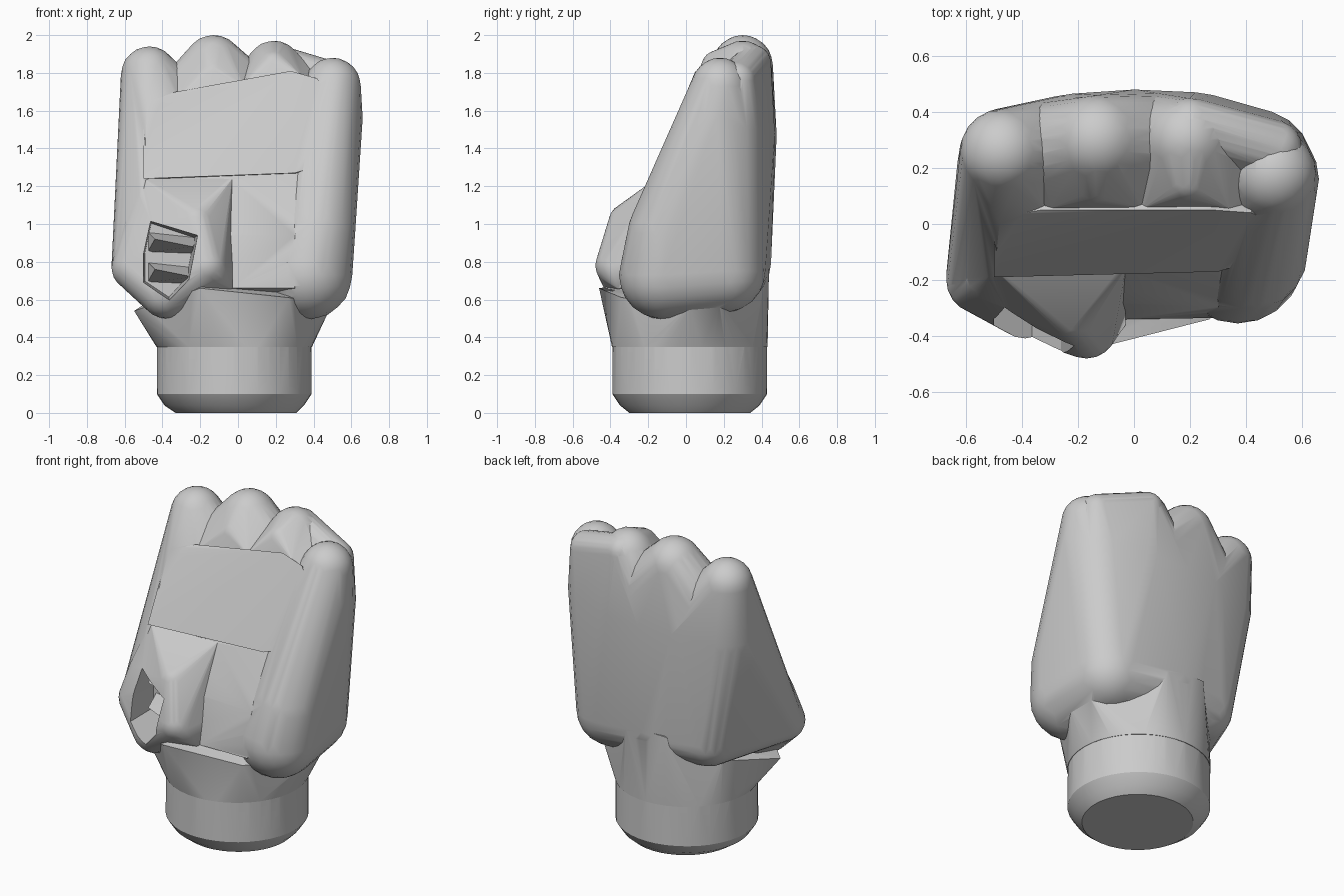
import bpy, bmesh, math
from mathutils import Matrix

if "Cube" in bpy.data.objects:
    bpy.data.objects.remove(bpy.data.objects["Cube"])

grey = bpy.data.materials.new("plain grey")
grey.diffuse_color = (0.6, 0.6, 0.6, 1)
grey.use_nodes = True
grey.node_tree.nodes["Principled BSDF"].inputs["Base Color"].default_value = grey.diffuse_color


def hull(name, balls=(), pts=(), rings=()):
    """Convex hull around balls (x,y,z,r), points and horizontal rings (x,y,z,r)."""
    bm = bmesh.new()
    for x, y, z, r in balls:
        bmesh.ops.create_icosphere(bm, subdivisions=3, radius=r,
                                   matrix=Matrix.Translation((x, y, z)))
    for x, y, z, r in rings:
        for i in range(40):
            a = math.tau * i / 40
            bm.verts.new((x + r * math.cos(a), y + r * math.sin(a), z))
    for p in pts:
        bm.verts.new(p)
    # keep only the outer shell
    src = [v.co.copy() for v in bm.verts]
    bm.free()
    bm = bmesh.new()
    for c in src:
        bm.verts.new(c)
    bmesh.ops.remove_doubles(bm, verts=bm.verts[:], dist=0.001)
    bmesh.ops.convex_hull(bm, input=bm.verts[:])
    loose = [v for v in bm.verts if not v.link_faces]
    bmesh.ops.delete(bm, geom=loose, context='VERTS')
    bmesh.ops.recalc_face_normals(bm, faces=bm.faces[:])
    me = bpy.data.meshes.new(name)
    bm.to_mesh(me)
    bm.free()
    me.materials.append(grey)
    ob = bpy.data.objects.new(name, me)
    bpy.context.collection.objects.link(ob)
    return ob


def combine(ob, other, op):
    """Boolean another object into ob and remove it."""
    mod = ob.modifiers.new("combine", 'BOOLEAN')
    mod.operation, mod.solver, mod.object = op, 'EXACT', other
    bpy.context.view_layer.update()
    dg = bpy.context.evaluated_depsgraph_get()
    me = bpy.data.meshes.new_from_object(ob.evaluated_get(dg))
    ob.modifiers.clear()
    ob.data = me
    bpy.data.objects.remove(other)


parts = []


def part(name, **kw):
    parts.append(hull(name, **kw))


# back of the hand and palm core
back = [(-0.43, 0.22, 1.45, 0.2), (-0.22, 0.265, 1.47, 0.2), (0, 0.28, 1.47, 0.2),
        (0.22, 0.27, 1.48, 0.2), (0.43, 0.2, 1.5, 0.21)]
low = [(-0.32, 0.22, 0.77, 0.18), (0, 0.26, 0.79, 0.19), (0.36, 0.2, 0.75, 0.22)]
part("palm_core", balls=back + low,
     pts=[(-0.48, 0.0, 1.6), (0.42, 0.06, 1.7), (-0.5, -0.15, 1.24),
          (0.3, -0.155, 1.26), (0.3, -0.295, 0.94), (-0.03, -0.285, 0.94),
          (0.3, -0.335, 0.66), (-0.03, -0.34, 0.66), (-0.5, -0.2, 0.75)])

# wrist stub with chamfered base
part("wrist", rings=[(-0.01, 0.02, 0, 0.32), (-0.02, 0.02, 0.04, 0.37),
                     (-0.02, 0.02, 0.1, 0.41), (-0.02, 0.02, 0.4, 0.409)])
# wrist flaring into the palm
part("wrist_flare", rings=[(-0.02, 0.02, 0.35, 0.412)],
     pts=[(-0.55, -0.16, 0.54), (-0.2, -0.46, 0.66), (0.27, -0.34, 0.61),
          (0.5, 0.02, 0.58), (0.48, 0.18, 0.58), (0.12, 0.44, 0.8),
          (-0.15, 0.44, 0.8), (-0.4, 0.2, 0.62)])

# folded fingers plate across the palm
part("folded_finger_plate",
     pts=[(-0.5, 0.0, 1.6), (-0.45, 0.03, 1.66), (-0.33, 0.05, 1.7),
          (0.28, 0.05, 1.81), (0.42, 0.04, 1.77), (0.52, -0.01, 1.62),
          (0.4, -0.14, 1.3), (0.3, -0.17, 1.27), (-0.5, -0.19, 1.24),
          (-0.5, 0.2, 1.24), (0.4, 0.2, 1.24), (-0.45, 0.2, 1.55), (0.4, 0.2, 1.6)])

# knuckles, each spreading into its neighbours on the back of the hand
part("middle_knuckle", balls=[(-0.13, 0.3, 1.84, 0.16), (-0.13, 0.17, 1.78, 0.1)]
     + back[0:4], pts=[(-0.3, 0.055, 1.69), (0.03, 0.055, 1.73)])
part("ring_knuckle", balls=[(0.19, 0.3, 1.82, 0.15), (0.19, 0.17, 1.83, 0.09)]
     + back[2:5], pts=[(0.03, 0.055, 1.74), (0.34, 0.055, 1.78)])
# web joining the last two knuckles at the back
part("knuckle_web", balls=[(0.2, 0.35, 1.85, 0.1), (0.5, 0.27, 1.76, 0.1)] + back[3:5])

# index side column, running down to the thumb root
part("index_side", balls=[(-0.47, 0.26, 1.79, 0.15), (-0.55, -0.18, 0.77, 0.12)]
     + back[0:2] + low[:1],
     pts=[(-0.48, 0.0, 1.65), (-0.5, -0.18, 1.22), (-0.34, 0.06, 1.7)])

# little finger side column with the rounded heel
part("little_finger_side",
     balls=[(0.5, 0.18, 1.73, 0.15), (0.46, 0.16, 1.56, 0.2), (0.41, -0.1, 0.95, 0.21),
            (0.37, -0.12, 0.73, 0.235), back[4], low[2]],
     pts=[(0.52, -0.01, 1.62), (0.42, 0.05, 1.72)])

# thumb pad
part("thumb", balls=[(-0.17, -0.37, 0.78, 0.11), (-0.22, -0.31, 1.01, 0.1),
                     (-0.55, -0.2, 0.77, 0.12), (-0.38, -0.27, 0.64, 0.14),
                     (-0.5, -0.16, 0.95, 0.12)],
     pts=[(-0.5, -0.16, 1.24), (-0.03, -0.16, 1.24), (-0.5, 0.1, 1.24),
          (-0.03, 0.1, 1.24), (-0.03, -0.36, 0.66), (-0.03, 0.1, 0.66), (-0.5, 0.1, 0.66)])

# weld all parts into one closed fist
fist = parts[0]
for p in parts[1:]:
    combine(fist, p, 'UNION')
fist.name = "fist"

# open pit in the thumb pad
outline = [(-0.47, 1.04), (-0.2, 0.95), (-0.25, 0.7), (-0.36, 0.58),
           (-0.51, 0.68), (-0.51, 0.85)]
cutter = hull("pit_cutter", pts=[(x, -0.7, z) for x, z in outline]
              + [(-0.4 + (x + 0.4) * 0.85, -0.14, 0.8 + (z - 0.8) * 0.85) for x, z in outline])
combine(fist, cutter, 'DIFFERENCE')

# wedge ridges inside the pit
ridges = [hull("pit_ridge_%d" % (i + 1),
               pts=[(-0.48, -0.12, z + 0.05), (-0.2, -0.12, z + 0.02),
                    (-0.48, -0.12, z - 0.06), (-0.22, -0.12, z - 0.07),
                    (-0.44, -0.27, z + 0.01), (-0.24, -0.32, z - 0.03)])
          for i, z in enumerate((0.91, 0.75))]

# smooth rounded areas, keep creases
for ob in [fist] + ridges:
    ob.data.materials.clear()
    ob.data.materials.append(grey)
    for p in ob.data.polygons:
        p.material_index = 0
    ob.data.shade_smooth()
    ob.data.set_sharp_from_angle(angle=math.radians(30))
